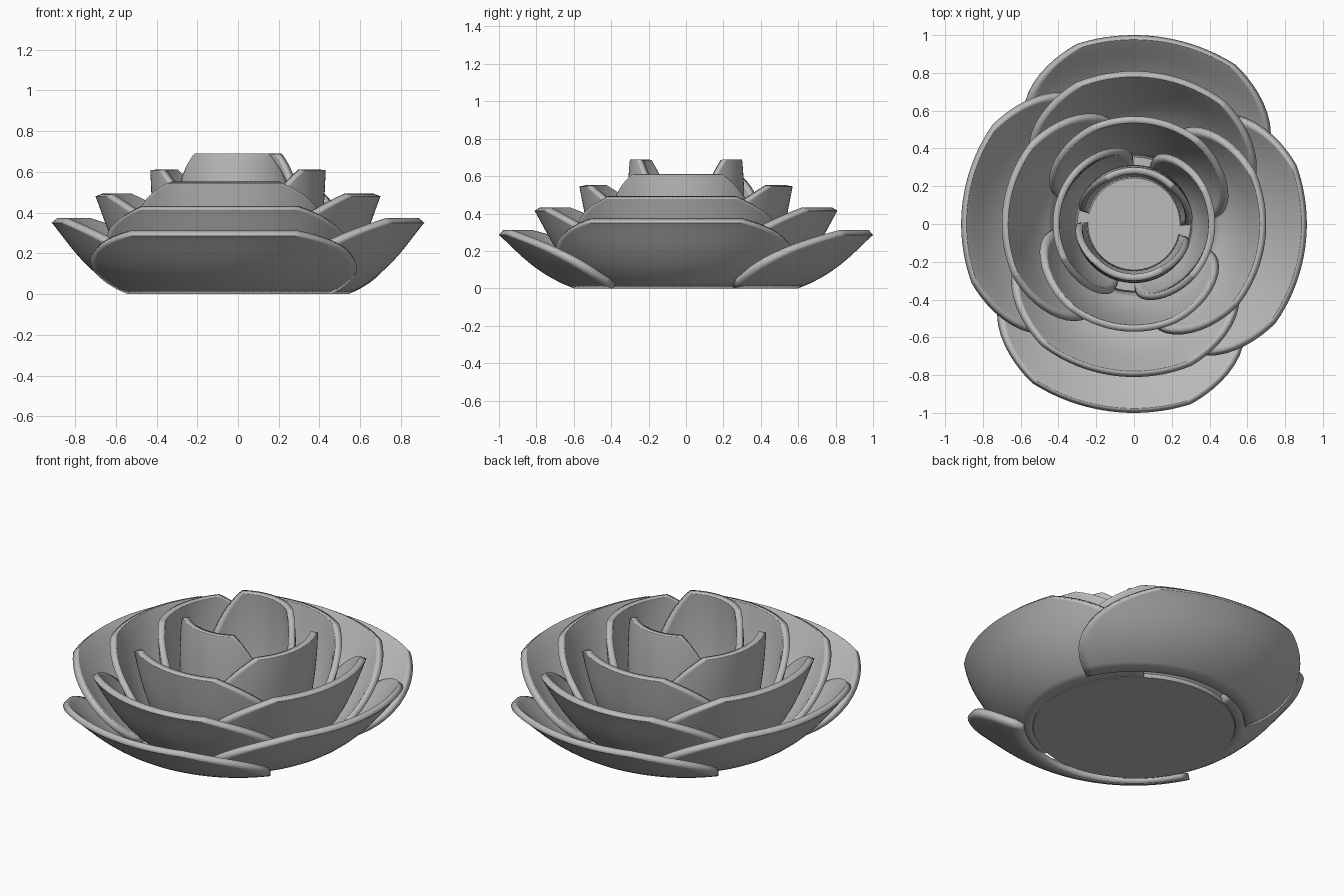
import bpy, bmesh, math
from mathutils import Vector

cube = bpy.data.objects.get("Cube")
if cube:
    bpy.data.objects.remove(cube, do_unlink=True)

# Single flat colour
grey = bpy.data.materials.new("petal_grey")
grey.use_nodes = True
colour = (0.5, 0.5, 0.5, 1)
grey.diffuse_color = colour
grey.node_tree.nodes["Principled BSDF"].inputs["Base Color"].default_value = colour

ROWS, COLUMNS = 16, 28
THICKNESS = 0.036
TWIST = 7.5


def bezier(points, t):
    while len(points) > 1:
        points = [a.lerp(b, t) for a, b in zip(points, points[1:])]
    return points[0]


def finish(name, bm):
    mesh = bpy.data.meshes.new(name)
    bm.to_mesh(mesh)
    bm.free()
    mesh.materials.append(grey)
    obj = bpy.data.objects.new(name, mesh)
    bpy.context.collection.objects.link(obj)
    return obj


def smooth(obj):
    bpy.ops.object.select_all(action="DESELECT")
    obj.select_set(True)
    bpy.context.view_layer.objects.active = obj
    bpy.ops.object.shade_smooth_by_angle(angle=math.radians(35))


# Petal: a sector of a revolved bowl that narrows towards its rim
def petal(name, centre, base_r, top_r, top_z, base_half, top_half):
    dr = top_r - base_r
    profile = [Vector((base_r, 0)),
               Vector((base_r + 0.45 * dr + 0.035, 0.28 * top_z)),
               Vector((base_r + 0.72 * dr + 0.025, 0.74 * top_z)),
               Vector((top_r, top_z))]
    bm = bmesh.new()
    grid = []
    for row in range(ROWS + 1):
        t = math.sin(row / ROWS * math.pi / 2)  # closer rows near the rim
        r, z = bezier(profile, t)
        half = base_half - (base_half - top_half) * t ** 2.3
        line = []
        for col in range(COLUMNS + 1):
            a = math.radians(centre + half * (2 * col / COLUMNS - 1))
            line.append(bm.verts.new((r * math.cos(a), r * math.sin(a), z)))
        grid.append(line)
    for low, high in zip(grid, grid[1:]):
        for c in range(COLUMNS):
            bm.faces.new((low[c], low[c + 1], high[c + 1], high[c]))
    obj = finish(name, bm)
    solid = obj.modifiers.new("thickness", "SOLIDIFY")
    solid.thickness = THICKNESS
    solid.offset = -1
    smooth(obj)


# Layers from outside in: rim radius, rim height, half angle at base and rim
layers = [(1.0, 0.285, 57.5, 25), (0.915, 0.35, 63, 27.5), (0.81, 0.415, 69, 29.5),
          (0.7, 0.48, 74, 31), (0.57, 0.545, 79, 30), (0.43, 0.61, 82, 34),
          (0.3, 0.69, 84, 38)]
for i, (top_r, top_z, base_half, top_half) in enumerate(layers):
    sides = ("right", "left") if i % 2 else ("front", "back")
    for k, side in enumerate(sides):
        petal(f"petal_{i + 1}_{side}", -90 - TWIST + 90 * (i % 2) + 180 * k,
              0.6 - 0.054 * i, top_r, top_z, base_half, top_half)

# Flat base that closes the underside
bm = bmesh.new()
bmesh.ops.create_cone(bm, cap_ends=True, segments=64, radius1=0.54, radius2=0.55, depth=0.02)
bmesh.ops.translate(bm, verts=bm.verts, vec=(0, 0, 0.01))
smooth(finish("base_disc", bm))
